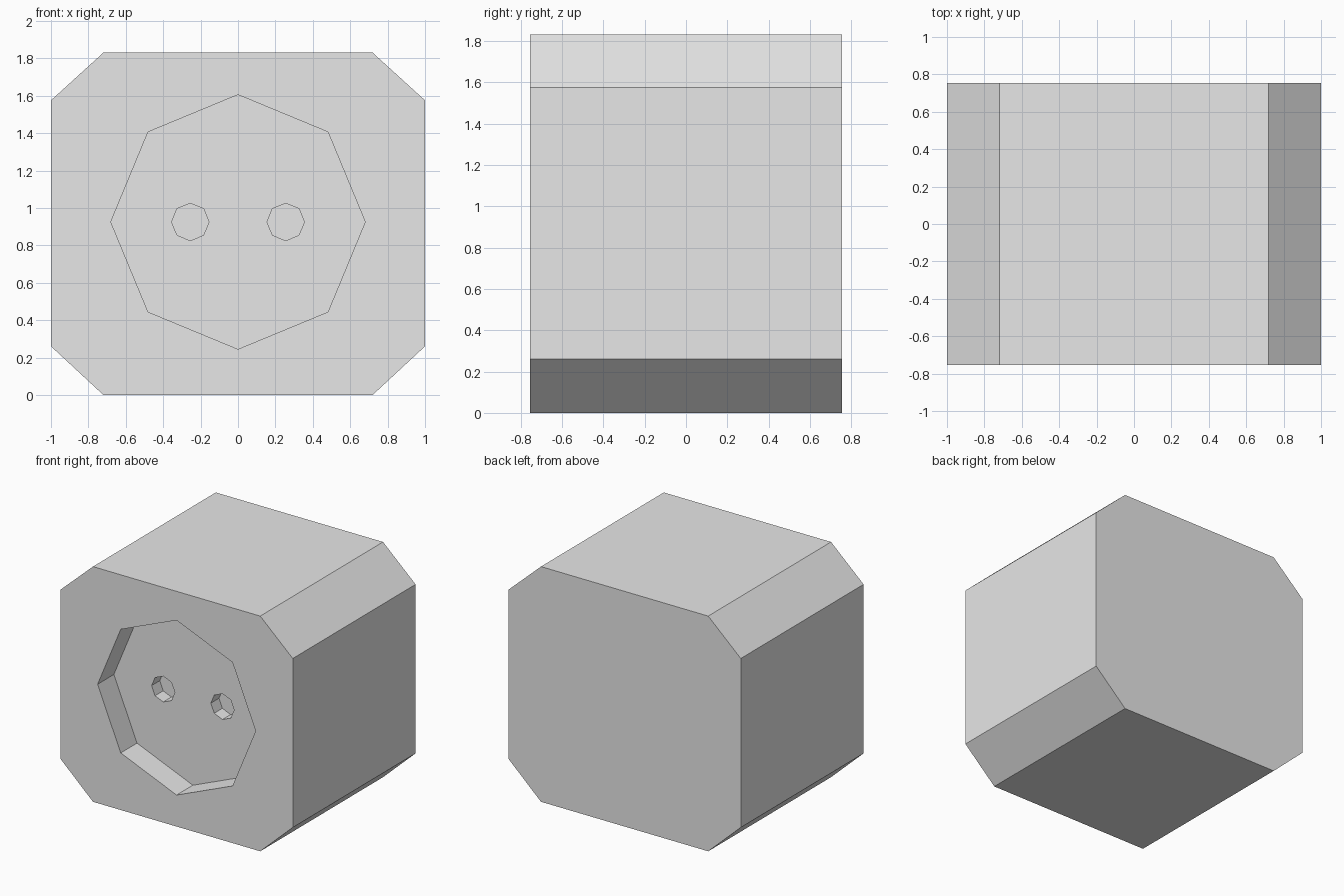
import bpy, bmesh
from math import cos, sin, pi

cube = bpy.data.objects.get("Cube")
if cube:
    bpy.data.objects.remove(cube, do_unlink=True)

FRONT, BACK = -0.755, 0.755
CENTRE_Z = 0.925

grey = bpy.data.materials.new("plain_grey")
grey.use_nodes = True
colour = (0.8, 0.8, 0.8, 1)
grey.diffuse_color = colour
grey.node_tree.nodes["Principled BSDF"].inputs["Base Color"].default_value = colour


def prism(name, profile, y0, y1):
    """Extrude an x-z outline along y."""
    bm = bmesh.new()
    face = bm.faces.new([bm.verts.new((x, y0, z)) for x, z in profile])
    new = bmesh.ops.extrude_face_region(bm, geom=[face], use_keep_orig=True)["geom"]
    verts = [v for v in new if isinstance(v, bmesh.types.BMVert)]
    bmesh.ops.translate(bm, verts=verts, vec=(0, y1 - y0, 0))
    bmesh.ops.recalc_face_normals(bm, faces=bm.faces[:])
    mesh = bpy.data.meshes.new(name)
    bm.to_mesh(mesh)
    bm.free()
    mesh.materials.append(grey)
    obj = bpy.data.objects.new(name, mesh)
    bpy.context.collection.objects.link(obj)
    return obj


def octagon(x, z, radius):
    return [(x + radius * cos(i * pi / 4), z + radius * sin(i * pi / 4)) for i in range(8)]


def cut(target, cutter):
    """Subtract the cutter, then discard it."""
    cutter.hide_render = True
    mod = target.modifiers.new("cut", "BOOLEAN")
    mod.operation = "DIFFERENCE"
    mod.solver = "EXACT"
    mod.object = cutter
    bpy.context.view_layer.objects.active = target
    bpy.ops.object.modifier_apply(modifier=mod.name)
    bpy.data.objects.remove(cutter, do_unlink=True)


# Block with four chamfered long edges
body = prism("socket_body", [(-0.72, 0), (0.72, 0), (1, 0.26), (1, 1.575),
                             (0.72, 1.83), (-0.72, 1.83), (-1, 1.575), (-1, 0.26)],
             FRONT, BACK)

# Octagonal recess in the front
cut(body, prism("recess_cutter", octagon(0, CENTRE_Z, 0.68), FRONT - 0.2, FRONT + 0.2))

# Two pin holes in the recess floor
for side in (-1, 1):
    cut(body, prism("pin_hole_cutter", octagon(side * 0.255, CENTRE_Z, 0.1),
                    FRONT - 0.2, FRONT + 0.3))
